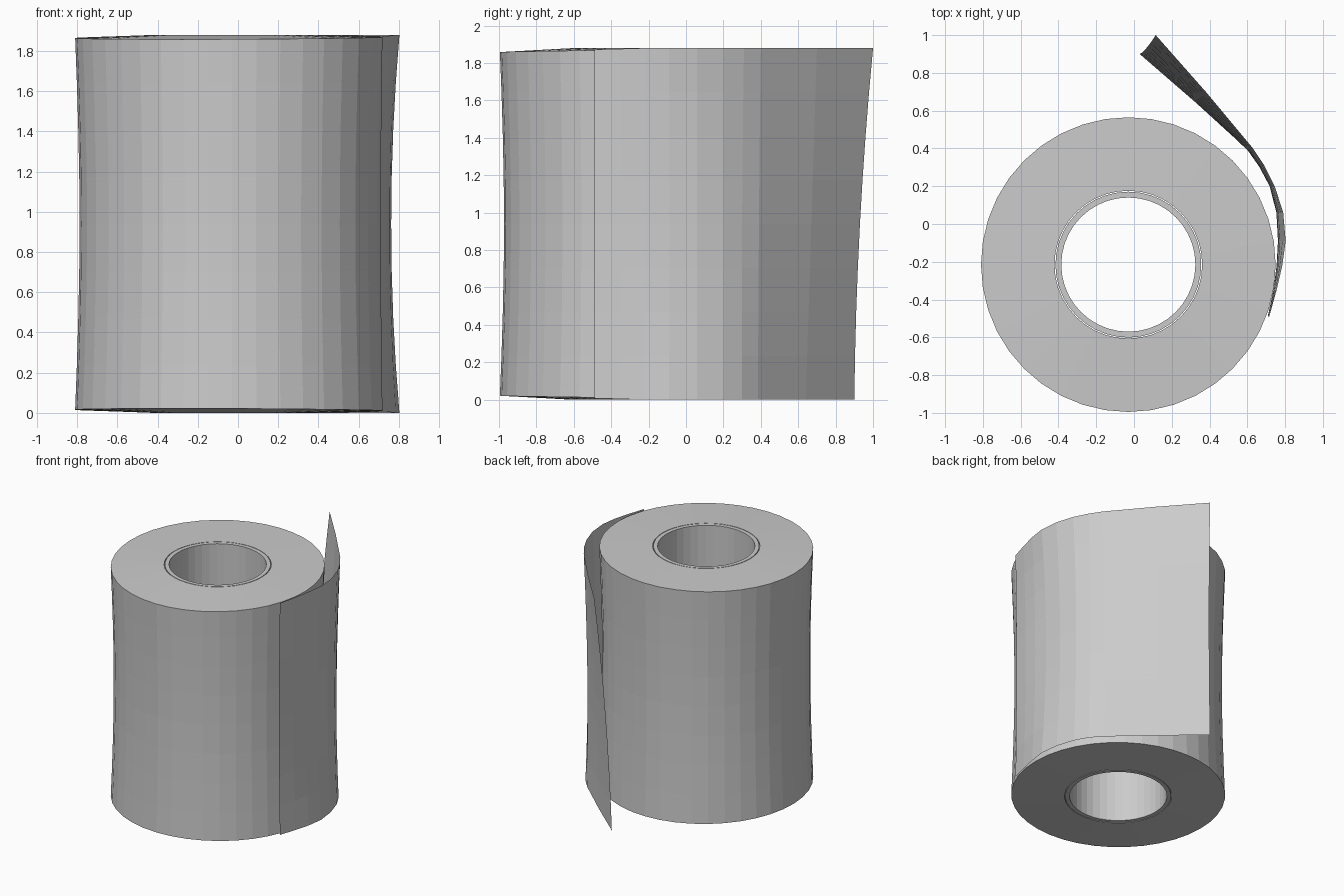
import bpy, bmesh, math
from mathutils import Vector

if "Cube" in bpy.data.objects:
    bpy.data.objects.remove(bpy.data.objects["Cube"])

H = 1.88
CX, CY = -0.03, -0.215
SEG = 40


def make_object(name, bm):
    mesh = bpy.data.meshes.new(name)
    bm.to_mesh(mesh)
    bm.free()
    obj = bpy.data.objects.new(name, mesh)
    bpy.context.collection.objects.link(obj)
    return obj


def revolve(name, profile, rim_drop=0.0):
    """Closed (radius, z) profile swept round the roll axis; rim_drop pulls the outer rim in unevenly."""
    bm = bmesh.new()
    r_max = max(r for r, z in profile)
    rings = []
    for r, z in profile:
        ring = []
        for i in range(SEG):
            a = 2 * math.pi * i / SEG
            drop = 0.0
            if r > r_max - 0.001 and z in (0, H):
                drop = rim_drop * (0.55 + 0.45 * math.cos(a - math.radians(250)))
            z2 = z + drop if z == 0 else z - drop
            ring.append(bm.verts.new((CX + r * math.cos(a), CY + r * math.sin(a), z2)))
        rings.append(ring)
    for k in range(len(rings)):
        lower, upper = rings[k], rings[(k + 1) % len(rings)]
        for i in range(SEG):
            j = (i + 1) % SEG
            bm.faces.new((lower[i], lower[j], upper[j], upper[i]))
    bmesh.ops.recalc_face_normals(bm, faces=bm.faces)
    return make_object(name, bm)


# Wound paper: gently waisted outside, straight hole
STEPS = 8
outer = [(0.78 - 0.022 * math.sin(math.pi * k / STEPS), H * k / STEPS) for k in range(STEPS + 1)]
revolve("paper_roll", [(0.391, 0)] + outer + [(0.391, H)], 0.022)

# Cardboard core
revolve("core_tube", [(0.355, 0.0), (0.386, 0.0), (0.386, H), (0.355, H)])

# Loose sheet: three plan-view paths blended from bottom to top
bottom = [(0.716, -0.49), (0.755, -0.35), (0.785, -0.22), (0.803, -0.09), (0.785, 0.06),
          (0.74, 0.2), (0.685, 0.3), (0.61, 0.385), (0.33, 0.64), (0.03, 0.9)]
middle = [(0.708, -0.49), (0.738, -0.35), (0.755, -0.22), (0.762, -0.09), (0.754, 0.06),
          (0.718, 0.2), (0.665, 0.3), (0.605, 0.39), (0.34, 0.67), (0.065, 0.93)]
top = [(0.716, -0.49), (0.755, -0.35), (0.785, -0.22), (0.803, -0.09), (0.79, 0.06),
       (0.745, 0.2), (0.69, 0.31), (0.63, 0.4), (0.38, 0.7), (0.115, 1.0)]

bm = bmesh.new()
rows = []
for k in range(STEPS + 1):
    t = k / STEPS
    w = ((1 - t) * (1 - 2 * t), 4 * t * (1 - t), t * (2 * t - 1))
    row = []
    for i, pts in enumerate(zip(bottom, middle, top)):
        p = sum((Vector(q) * f for q, f in zip(pts, w)), Vector((0, 0)))
        inset = (0.008, 0.004)[i] if i < 2 else 0
        row.append(bm.verts.new((p.x, p.y, inset + t * (H - 2 * inset))))
    rows.append(row)
for lower, upper in zip(rows, rows[1:]):
    for i in range(len(lower) - 1):
        bm.faces.new((lower[i], lower[i + 1], upper[i + 1], upper[i]))
make_object("loose_sheet", bm)
